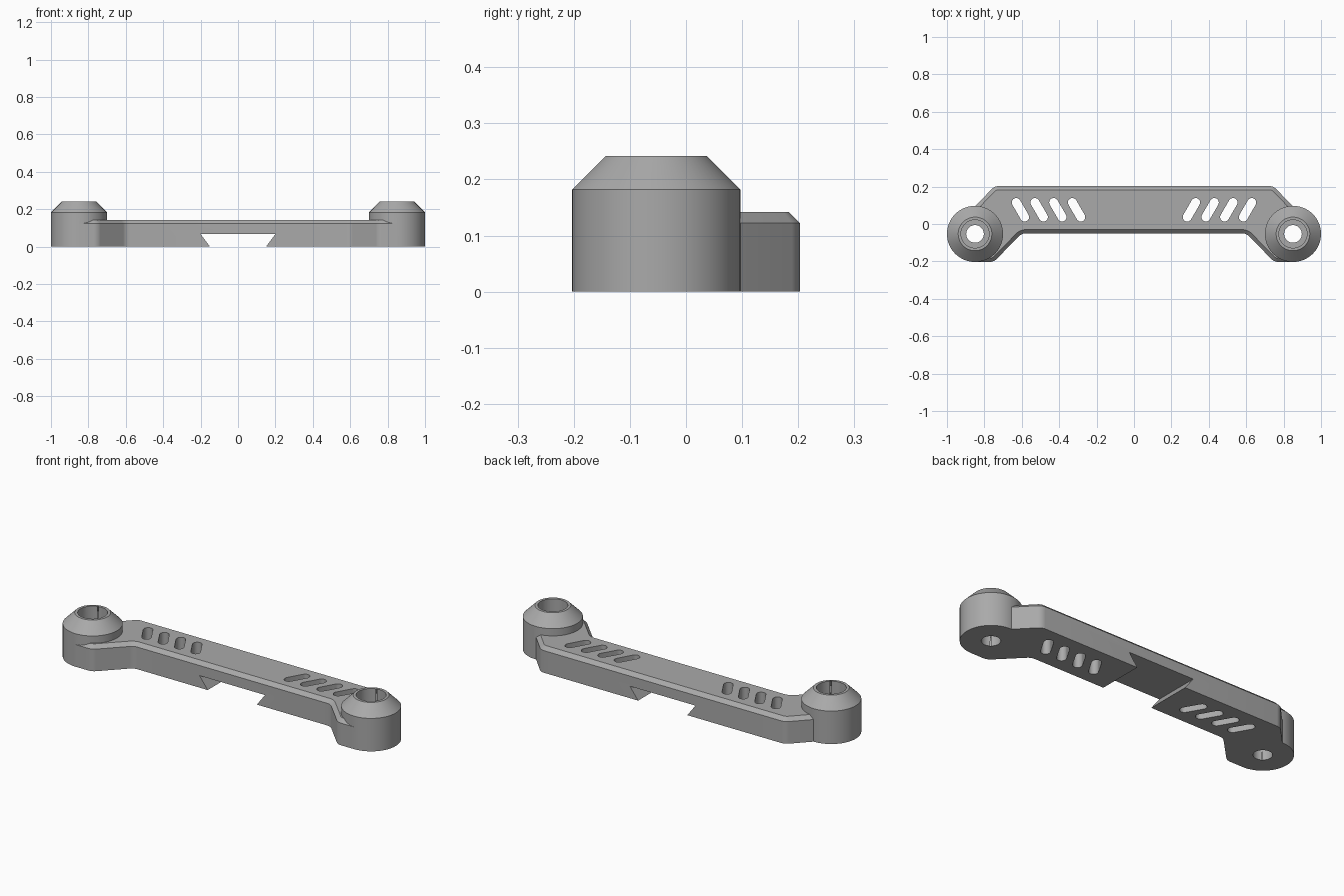
import bpy, bmesh, math
from mathutils import Matrix, Vector

cube = bpy.data.objects.get("Cube")
if cube:
    bpy.data.objects.remove(cube, do_unlink=True)

GREY = (0.4, 0.4, 0.4, 1)
grey = bpy.data.materials.new("plain grey")
grey.use_nodes = True
grey.diffuse_color = GREY
grey.node_tree.nodes["Principled BSDF"].inputs["Base Color"].default_value = GREY

POST_X, POST_Y, POST_R = 0.85, -0.053, 0.15


def finish(bm, name):
    bmesh.ops.recalc_face_normals(bm, faces=bm.faces)
    mesh = bpy.data.meshes.new(name)
    bm.to_mesh(mesh)
    bm.free()
    mesh.materials.append(grey)
    obj = bpy.data.objects.new(name, mesh)
    bpy.context.collection.objects.link(obj)
    return obj


def prism(bm, points, depth):
    """Extrude a closed outline along a vector."""
    face = bm.faces.new([bm.verts.new(p) for p in points])
    new = bmesh.ops.extrude_face_region(bm, geom=[face])["geom"]
    bmesh.ops.translate(bm, vec=depth, verts=[v for v in new if isinstance(v, bmesh.types.BMVert)])


def lathe(name, x, profile, steps=64):
    """Spin a radius/height profile that starts and ends on the axis."""
    bm = bmesh.new()
    verts = [bm.verts.new((r, 0, z)) for r, z in profile]
    edges = [bm.edges.new(pair) for pair in zip(verts, verts[1:])]
    bmesh.ops.spin(bm, geom=verts + edges, cent=(0, 0, 0), axis=(0, 0, 1),
                   angle=math.tau, steps=steps)
    bmesh.ops.remove_doubles(bm, verts=bm.verts, dist=1e-4)
    bmesh.ops.translate(bm, vec=(x, POST_Y, 0), verts=bm.verts)
    return finish(bm, name)


def combine(target, other, operation):
    mod = target.modifiers.new(operation, "BOOLEAN")
    mod.operation, mod.solver, mod.object = operation, "EXACT", other
    bpy.context.view_layer.objects.active = target
    bpy.ops.object.modifier_apply(modifier=mod.name)
    bpy.data.objects.remove(other, do_unlink=True)


# Bar with angled ends, rounded corners and a chamfered top rim
half = [(0.6, -0.05), (0.75, -0.203), (POST_X, -0.203), (POST_X, 0.094), (0.745, 0.203)]
outline = half + [(-x, y) for x, y in reversed(half)]
bm = bmesh.new()
prism(bm, [(x, y, 0) for x, y in outline], (0, 0, 0.142))
corners = [e for e in bm.edges
           if abs(e.verts[0].co.z - e.verts[1].co.z) > 0.1 and abs(e.verts[0].co.x) < 0.8]
bmesh.ops.bevel(bm, geom=corners, offset=0.02, segments=5, profile=0.5, affect="EDGES")
rim = [e for e in bm.edges if all(v.co.z > 0.14 for v in e.verts)]
bmesh.ops.bevel(bm, geom=rim, offset=0.02, segments=1, affect="EDGES")
body = finish(bm, "bracket_body")

# Round end posts with tapered tops
for side in (-1, 1):
    post = lathe("end_post", side * POST_X,
                 [(0, 0), (POST_R, 0), (POST_R, 0.182), (0.09, 0.242), (0, 0.242)])
    combine(body, post, "UNION")

# Stepped screw holes through the posts
for side in (-1, 1):
    hole = lathe("screw_hole", side * POST_X,
                 [(0, -0.1), (0.047, -0.1), (0.047, 0.08), (0.075, 0.08), (0.075, 0.4), (0, 0.4)])
    combine(body, hole, "DIFFERENCE")

# Dovetail channel across the underside
bm = bmesh.new()
prism(bm, [(-0.2, -0.5, 0.066), (0.2, -0.5, 0.066), (0.1, -0.5, -0.066), (-0.1, -0.5, -0.066)],
      (0, 1, 0))
combine(body, finish(bm, "dovetail_channel"), "DIFFERENCE")

# Slanted vent slots, mirrored left and right
ARC = 10
bm = bmesh.new()
for side in (-1, 1):
    for i in range(4):
        turn = Matrix.Rotation(math.radians(-30 * side), 3, "Z")
        center = Vector((side * (0.307 + 0.1 * i), 0.076, -0.1))
        loop = []
        for end in (1, -1):
            for k in range(ARC + 1):
                a = math.pi * k / ARC
                p = Vector((end * 0.024 * math.cos(a), end * (0.045 + 0.024 * math.sin(a)), 0))
                loop.append(center + turn @ p)
        prism(bm, loop, (0, 0, 0.4))
combine(body, finish(bm, "vent_slots"), "DIFFERENCE")

# Smooth the round walls, keep edges crisp
bpy.ops.object.select_all(action="DESELECT")
body.select_set(True)
bpy.context.view_layer.objects.active = body
bpy.ops.object.shade_smooth_by_angle(angle=math.radians(30))
